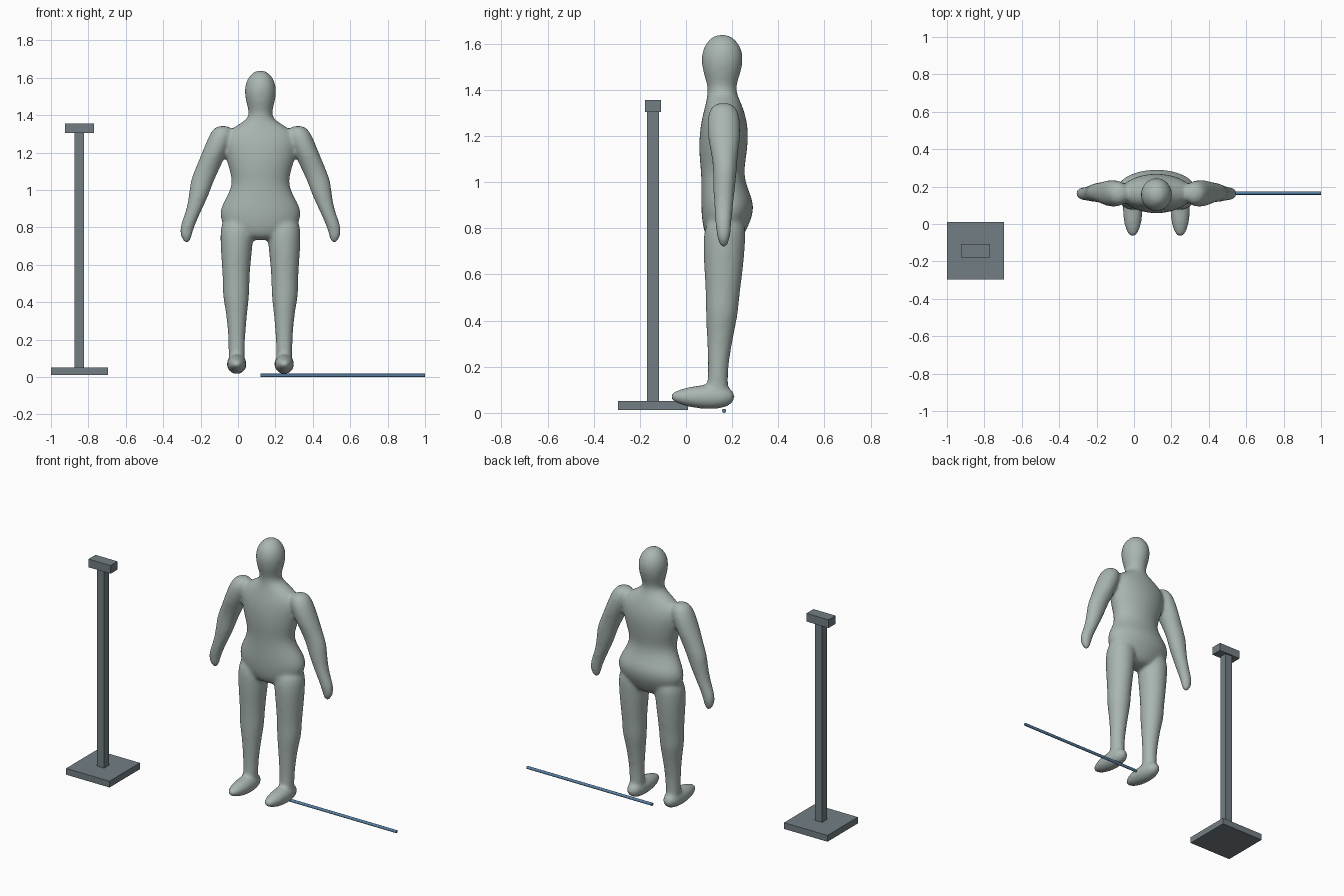
import bpy, bmesh, math
from mathutils import Vector

cube = bpy.data.objects.get("Cube")
if cube:
    bpy.data.objects.remove(cube)


def material(name, rgb):
    m = bpy.data.materials.new(name)
    m.use_nodes = True
    m.diffuse_color = (*rgb, 1)
    m.node_tree.nodes["Principled BSDF"].inputs["Base Color"].default_value = (*rgb, 1)
    return m


skin = material("pale grey green", (0.40, 0.47, 0.44))
metal = material("slate grey", (0.17, 0.21, 0.23))
blue = material("steel blue", (0.10, 0.22, 0.38))


def add_object(name, bm, mat, location):
    bmesh.ops.recalc_face_normals(bm, faces=bm.faces)
    mesh = bpy.data.meshes.new(name)
    bm.to_mesh(mesh)
    bm.free()
    mesh.materials.append(mat)
    ob = bpy.data.objects.new(name, mesh)
    ob.location = location
    bpy.context.collection.objects.link(ob)
    return ob


def loft(bm, rings, side=1, along_y=False, sides=20):
    """Skin ellipses: (x, y, z, radius across x, radius in the other direction)."""
    loops = []
    for x, y, z, rx, r2 in rings:
        loop = []
        for i in range(sides):
            a = math.tau * i / sides
            u, v = rx * math.cos(a), r2 * math.sin(a)
            p = (x + u, y, z + v) if along_y else (x + u, y + v, z)
            loop.append(bm.verts.new((p[0] * side, p[1], p[2])))
        loops.append(loop)
    for a, b in zip(loops, loops[1:]):
        for i in range(sides):
            j = (i + 1) % sides
            bm.faces.new((a[i], a[j], b[j], b[i]))
    bm.faces.new(loops[0])
    bm.faces.new(loops[-1])


def box(name, size, location):
    bm = bmesh.new()
    bmesh.ops.create_cube(bm, size=1)
    bmesh.ops.scale(bm, vec=Vector(size), verts=bm.verts)
    return add_object(name, bm, metal, location)


# Figure: torso with head, then mirrored limbs
trunk = [
    (0, .165, .73, .08, .06), (0, .167, .78, .18, .09), (0, .178, .85, .222, .112),
    (0, .18, .91, .215, .116), (0, .167, .97, .178, .102), (0, .157, 1.04, .148, .092),
    (0, .16, 1.12, .172, .105), (0, .165, 1.22, .20, .108), (0, .165, 1.29, .205, .094),
    (0, .163, 1.34, .14, .078), (0, .157, 1.38, .066, .065), (0, .155, 1.42, .062, .062),
    (0, .156, 1.47, .078, .082), (0, .157, 1.53, .087, .093), (0, .157, 1.58, .079, .085),
    (0, .157, 1.62, .052, .057), (0, .157, 1.64, .022, .024),
]
arm = [
    (.20, .163, 1.345, .035, .035), (.205, .163, 1.31, .062, .066), (.225, .163, 1.25, .068, .074),
    (.255, .165, 1.18, .066, .070), (.285, .168, 1.11, .066, .056), (.312, .169, 1.05, .063, .052),
    (.325, .166, .99, .056, .049), (.352, .163, .90, .042, .042), (.383, .162, .83, .040, .036),
    (.40, .163, .77, .036, .031), (.394, .163, .73, .022, .02), (.393, .163, .718, .01, .01),
]
leg = [
    (.12, .175, .86, .09, .085), (.127, .165, .75, .091, .095), (.13, .163, .60, .077, .083),
    (.13, .158, .50, .071, .073), (.131, .156, .43, .072, .071), (.127, .149, .35, .057, .060),
    (.127, .139, .20, .044, .043), (.127, .137, .12, .044, .046), (.127, .135, .07, .04, .045),
]
foot = [
    (.127, -.068, .07, .012, .01), (.127, -.05, .07, .03, .024), (.127, 0, .069, .047, .042),
    (.127, .06, .069, .054, .052), (.127, .13, .07, .054, .056), (.127, .185, .07, .042, .043),
    (.127, .212, .07, .018, .018),
]
bm = bmesh.new()
loft(bm, trunk)
for side in (1, -1):
    loft(bm, arm, side)
    loft(bm, leg, side)
    loft(bm, foot, side, along_y=True)
body = add_object("figure_body", bm, skin, (.12, 0, 0))

# Fuse the parts into one soft skin
sub = body.modifiers.new("round", 'SUBSURF')
sub.levels = sub.render_levels = 2
fuse = body.modifiers.new("fuse", 'REMESH')
fuse.mode = 'VOXEL'
fuse.voxel_size = 0.01
fuse.use_smooth_shade = True
soft = body.modifiers.new("soften", 'SMOOTH')
soft.factor = 0.5
soft.iterations = 10

# Stand: base plate, post and top block
box("stand_base", (.305, .305, .04), (-.848, -.143, .032))
box("stand_post", (.05, .05, 1.26), (-.848, -.143, .675))
box("stand_top", (.155, .07, .052), (-.848, -.143, 1.33))

# Thin rod lying on the ground
bm = bmesh.new()
bmesh.ops.create_cone(bm, cap_ends=True, segments=16, radius1=.009, radius2=.009, depth=.88)
rod = add_object("ground_rod", bm, blue, (.56, .165, .009))
rod.rotation_euler = (0, math.pi / 2, 0)
bpy.ops.object.select_all(action='DESELECT')
rod.select_set(True)
bpy.context.view_layer.objects.active = rod
bpy.ops.object.shade_smooth_by_angle()
